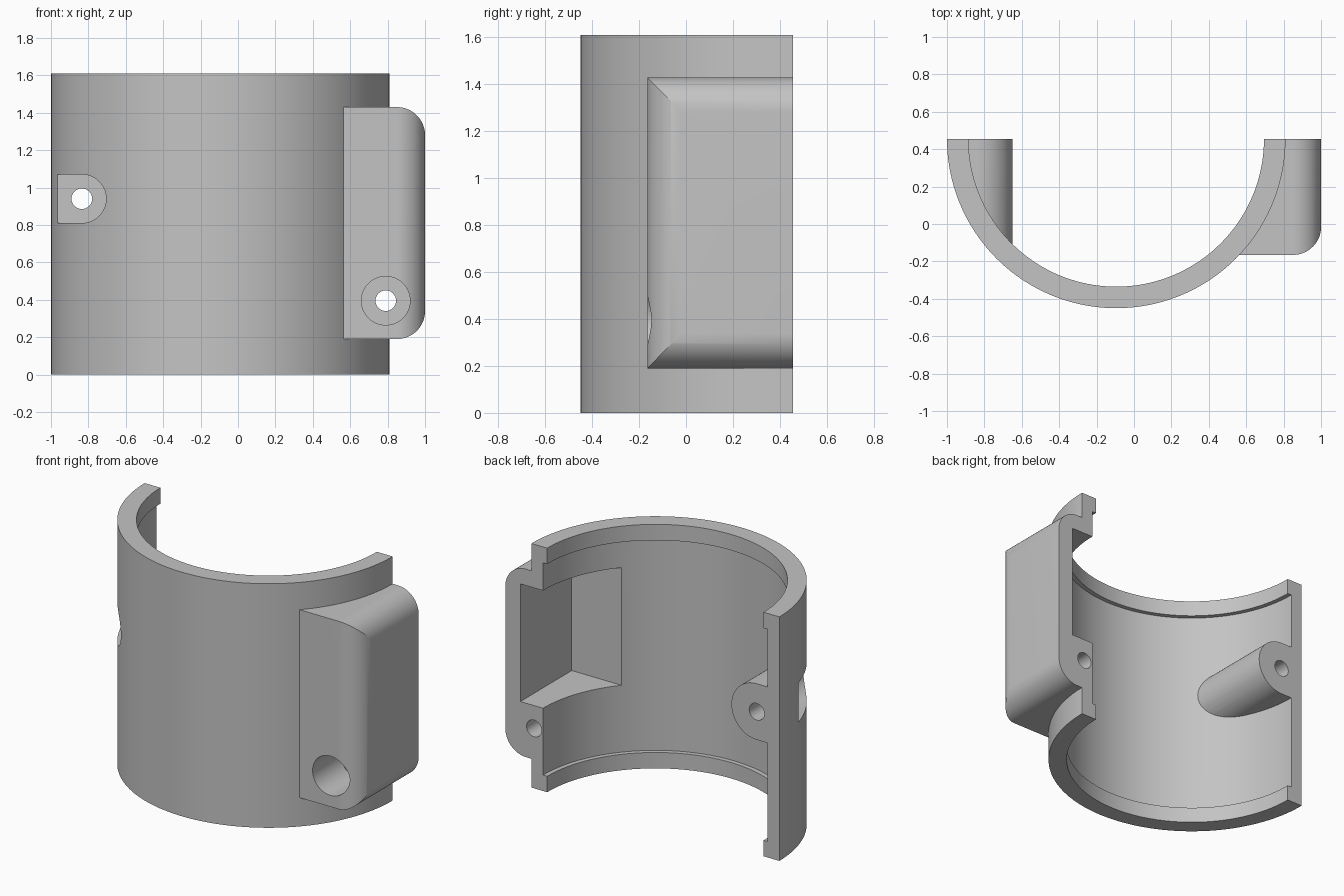
import bpy, bmesh, math
from mathutils import Vector

if "Cube" in bpy.data.objects:
    bpy.data.objects.remove(bpy.data.objects["Cube"], do_unlink=True)

CX, CY, HEIGHT = -0.095, 0.455, 1.61      # tube axis and height; CY is also the split plane

gray = bpy.data.materials.new("plain_gray")
gray.use_nodes = True
gray.diffuse_color = (0.55, 0.55, 0.55, 1)
gray.node_tree.nodes["Principled BSDF"].inputs["Base Color"].default_value = gray.diffuse_color


def arc(u, v, r, start, end, n):
    """Points on an arc, angles in degrees."""
    angles = [math.radians(start + (end - start) * i / n) for i in range(n + 1)]
    return [(u + r * math.cos(a), v + r * math.sin(a)) for a in angles]


def circle(u, v, r, n=48):
    return arc(u, v, r, 0, 360, n)[:-1]


def d_shape(u, v, r, left):
    """Half round on the right, straight sides running to the left."""
    return arc(u, v, r, -90, 90, 32) + [(left, v + r), (left, v - r)]


def rect(u0, u1, v0, v1):
    return [(u0, v0), (u1, v0), (u1, v1), (u0, v1)]


def prism(name, points, axis, low, high):
    """Extrude a 2D outline along y (outline in x,z) or z (outline in x,y)."""
    place = (lambda p, d: (p[0], d, p[1])) if axis == "y" else (lambda p, d: (p[0], p[1], d))
    bm = bmesh.new()
    face = bm.faces.new([bm.verts.new(place(p, low)) for p in points])
    top = bmesh.ops.extrude_face_region(bm, geom=[face])
    shift = Vector(place((0, 0), high - low))
    bmesh.ops.translate(bm, vec=shift, verts=[g for g in top["geom"] if isinstance(g, bmesh.types.BMVert)])
    bmesh.ops.recalc_face_normals(bm, faces=bm.faces)
    mesh = bpy.data.meshes.new(name)
    bm.to_mesh(mesh)
    bm.free()
    mesh.materials.append(gray)
    obj = bpy.data.objects.new(name, mesh)
    bpy.context.scene.collection.objects.link(obj)
    return obj


def combine(target, tool, operation):
    """Apply a boolean and discard the tool."""
    mod = target.modifiers.new(operation, "BOOLEAN")
    mod.operation, mod.solver, mod.object = operation, "EXACT", tool
    bpy.context.view_layer.update()
    graph = bpy.context.evaluated_depsgraph_get()
    mesh = bpy.data.meshes.new_from_object(target.evaluated_get(graph))
    target.modifiers.clear()
    target.data = mesh
    bpy.data.objects.remove(tool, do_unlink=True)


def tube_solid(name, r, low, high):
    return prism(name, circle(CX, CY, r, 160), "z", low, high)


# Outer shell
shell = tube_solid("half_tube_clamp", 0.905, 0, HEIGHT)

# Side housing: two rounded outlines crossed, giving mitred round edges
R = 0.15
front_outline = ([(0.2, 0.19)] + arc(1 - R, 0.19 + R, R, -90, 0, 24)
                 + arc(1 - R, 1.43 - R, R, 0, 90, 24) + [(0.2, 1.43)])
top_outline = [(0.15, -0.165)] + arc(1.0004 - R, -0.165 + R, R, -90, 0, 24) + [(1.0004, 0.7), (0.15, 0.7)]
housing = prism("housing", front_outline, "y", -0.4, 0.65)
combine(housing, prism("housing_plan", top_outline, "z", 0.05, 1.55), "INTERSECT")
combine(shell, housing, "UNION")

# Bore with a narrower lip at each end
combine(shell, tube_solid("bore", 0.79, -0.1, HEIGHT + 0.1), "DIFFERENCE")
combine(shell, tube_solid("bore_recess", 0.82, 0.105, HEIGHT - 0.105), "DIFFERENCE")

# Inner screw boss, ending inside the wall
boss = prism("boss", d_shape(-0.835, 0.94, 0.185, -1.2), "y", -0.5, 0.65)
combine(boss, tube_solid("boss_limit", 0.86, 0.3, 1.5), "INTERSECT")
combine(shell, boss, "UNION")

# Housing pocket, screw recesses, screw holes, then the split plane
cutters = [
    prism("pocket", rect(0.1, 0.89, 0.546, 1.322), "y", -0.08, 0.8),
    prism("boss_recess", d_shape(-0.835, 0.94, 0.13, -1.2), "y", -0.7, 0.206),
    prism("housing_recess", circle(0.79, 0.395, 0.13), "y", -0.7, 0.125),
    prism("boss_hole", circle(-0.835, 0.94, 0.055, 32), "y", 0.1, 0.8),
    prism("housing_hole", circle(0.79, 0.395, 0.055, 32), "y", 0.0, 0.8),
    prism("split", rect(-2, 2, -1, 3), "y", CY, 3),
]
for cutter in cutters:
    combine(shell, cutter, "DIFFERENCE")

# Smooth curved walls with crisp edges
bpy.ops.object.select_all(action="DESELECT")
shell.select_set(True)
bpy.context.view_layer.objects.active = shell
bpy.ops.object.shade_smooth_by_angle(angle=math.radians(25))
